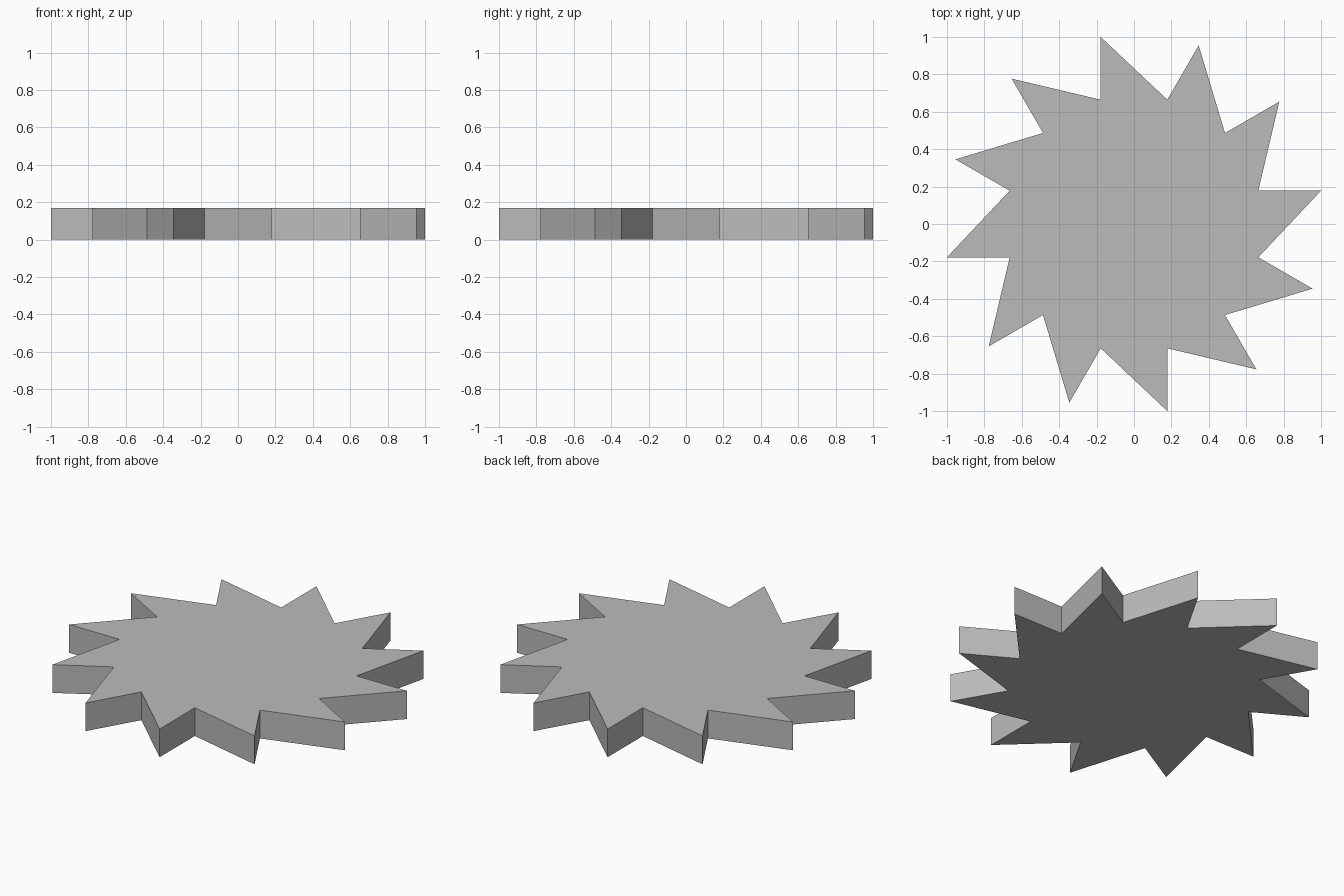
import bpy, bmesh, math

if "Cube" in bpy.data.objects:
    bpy.data.objects.remove(bpy.data.objects["Cube"])

TEETH = 12
ROOT_R = 0.688
TIP_X, TIP_Y = 1.0, ROOT_R * math.sin(math.pi / TEETH)  # tooth edge is flush with the root corner
THICK = 0.17

# Colour
grey = bpy.data.materials.new("plain_grey")
grey.diffuse_color = (0.5, 0.5, 0.5, 1)
grey.use_nodes = True
grey.node_tree.nodes["Principled BSDF"].inputs["Base Color"].default_value = grey.diffuse_color

# Saw-tooth outline: root corner then slanted tip, repeated round the disc
tip_r, tip_a = math.hypot(TIP_X, TIP_Y), math.atan2(TIP_Y, TIP_X)
bm = bmesh.new()
outline = []
for i in range(TEETH):
    turn = 2 * math.pi * i / TEETH
    for r, a in ((ROOT_R, turn - math.pi / TEETH), (tip_r, turn + tip_a)):
        outline.append(bm.verts.new((r * math.cos(a), r * math.sin(a), 0)))
face = bm.faces.new(outline)

# Thickness
ext = bmesh.ops.extrude_face_region(bm, geom=[face], use_keep_orig=True)
top = [v for v in ext["geom"] if isinstance(v, bmesh.types.BMVert)]
bmesh.ops.translate(bm, verts=top, vec=(0, 0, THICK))
bmesh.ops.recalc_face_normals(bm, faces=bm.faces)

mesh = bpy.data.meshes.new("toothed_disc")
bm.to_mesh(mesh)
bm.free()
mesh.materials.append(grey)
disc = bpy.data.objects.new("toothed_disc", mesh)
bpy.context.collection.objects.link(disc)
